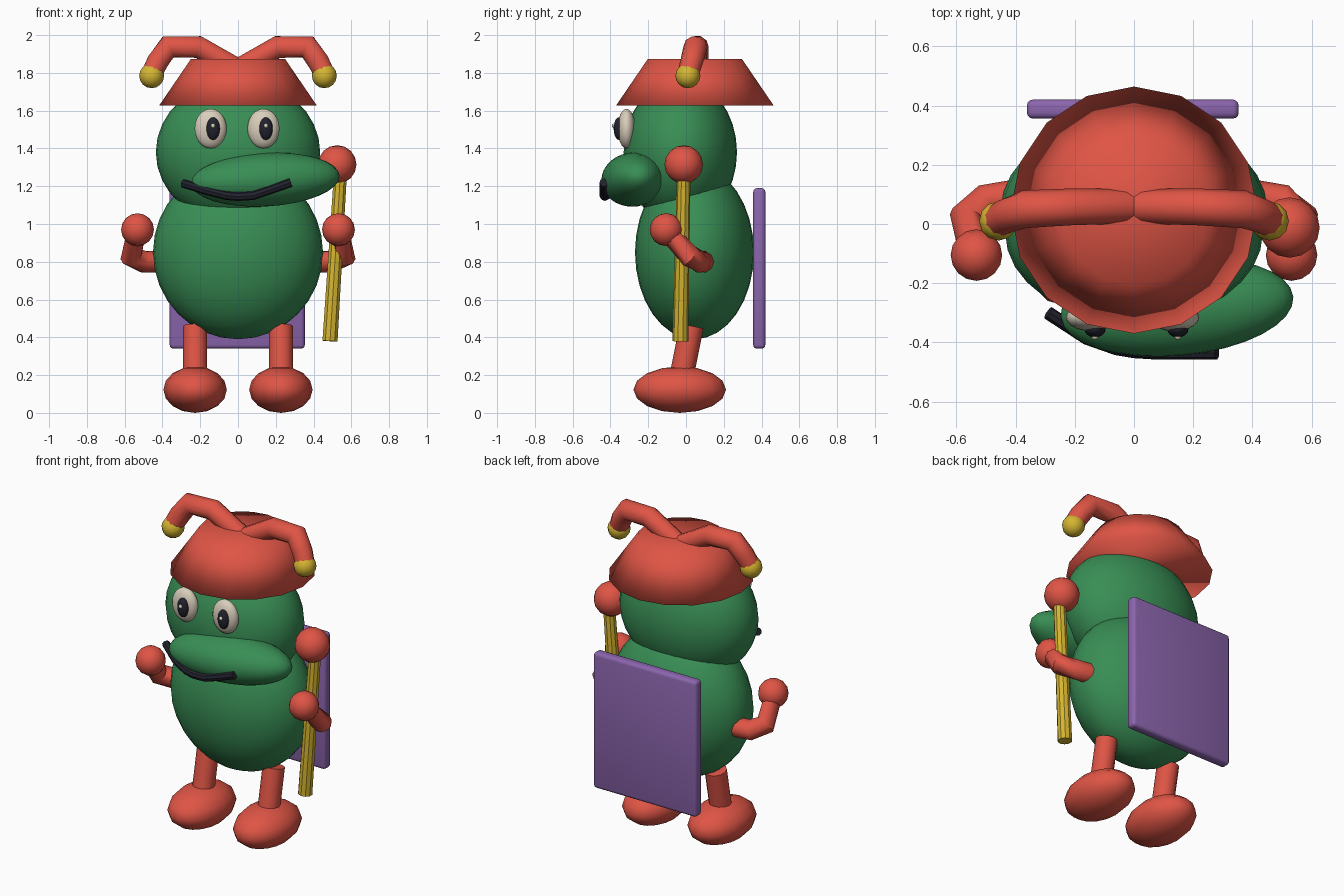
import bpy, bmesh, math
from mathutils import Vector, Matrix

if "Cube" in bpy.data.objects:
    bpy.data.objects.remove(bpy.data.objects["Cube"])


def material(name, rgb):
    m = bpy.data.materials.new(name)
    m.diffuse_color = (*rgb, 1)
    m.use_nodes = True
    m.node_tree.nodes["Principled BSDF"].inputs["Base Color"].default_value = m.diffuse_color
    return m


RED = material("red", (0.74, 0.09, 0.06))
GREEN = material("green", (0.04, 0.27, 0.09))
YELLOW = material("yellow", (0.66, 0.46, 0.03))
PURPLE = material("purple", (0.26, 0.13, 0.42))
CREAM = material("cream", (0.70, 0.62, 0.50))
BLACK = material("near_black", (0.016, 0.016, 0.028))


def finish(name, bm, mat, angle=None):
    bmesh.ops.recalc_face_normals(bm, faces=bm.faces)
    me = bpy.data.meshes.new(name)
    bm.to_mesh(me)
    bm.free()
    me.materials.append(mat)
    ob = bpy.data.objects.new(name, me)
    bpy.context.collection.objects.link(ob)
    me.polygons.foreach_set("use_smooth", [True] * len(me.polygons))
    if angle:
        bpy.ops.object.select_all(action='DESELECT')
        bpy.context.view_layer.objects.active = ob
        ob.select_set(True)
        bpy.ops.object.shade_smooth_by_angle(angle=math.radians(angle))
    return ob


def ellipsoid(name, loc, radii, mat, seg=16, rings=8, turn=Matrix()):
    bm = bmesh.new()
    bmesh.ops.create_uvsphere(bm, u_segments=seg, v_segments=rings, radius=1)
    mx = Matrix.Translation(loc) @ turn @ Matrix.Diagonal((*radii, 1))
    bmesh.ops.transform(bm, matrix=mx, verts=bm.verts)
    return finish(name, bm, mat)


def tube(name, points, radii, mat, sides=10, angle=35):
    """Sweep a round section along a path, mitred at the bends."""
    pts = [Vector(p) for p in points]
    bm = bmesh.new()
    rows = []
    for i, p in enumerate(pts):
        a = (p - pts[i - 1]).normalized() if i else None
        b = (pts[i + 1] - p).normalized() if i < len(pts) - 1 else None
        t = ((a or b) + (b or a)).normalized()
        up = Vector((0, 1, 0)) if abs(t.y) < 0.8 else Vector((1, 0, 0))
        u = (up - t * up.dot(t)).normalized()
        v = t.cross(u)
        ring = []
        for k in range(sides):
            w = 2 * math.pi * k / sides
            ring.append(bm.verts.new(p + (u * math.cos(w) + v * math.sin(w)) * radii[i]))
        rows.append(ring)
    for r, s in zip(rows, rows[1:]):
        for k in range(sides):
            j = (k + 1) % sides
            bm.faces.new((r[k], r[j], s[j], s[k]))
    bm.faces.new(rows[0])
    bm.faces.new(rows[-1])
    return finish(name, bm, mat, angle)


# Body and head
ellipsoid("body", (0, 0.045, 0.85), (0.45, 0.315, 0.46), GREEN, 32, 16)
ellipsoid("head", (0, -0.03, 1.38), (0.435, 0.30, 0.385), GREEN, 32, 16)

# Snout, longer toward one side
snout_turn = Matrix.Rotation(math.radians(5), 4, 'Z') @ Matrix.Rotation(math.radians(-3), 4, 'Y')
ellipsoid("snout", (0.145, -0.28, 1.235), (0.395, 0.165, 0.142), GREEN, 32, 16, snout_turn)

# Mouth line wrapping the snout
tube("mouth", [(-0.29, -0.30, 1.215), (-0.16, -0.385, 1.175), (-0.06, -0.42, 1.15),
               (0.0, -0.43, 1.145), (0.08, -0.435, 1.15), (0.17, -0.435, 1.18),
               (0.28, -0.435, 1.22)], [0.023] * 7, BLACK, 8)

# Eyes
for side, x in (("left", -0.145), ("right", 0.135)):
    ellipsoid(side + "_eye", (x, -0.315, 1.505), (0.085, 0.047, 0.105), CREAM, 20, 12)
    ellipsoid(side + "_pupil", (x + 0.013, -0.355, 1.505), (0.036, 0.028, 0.06), BLACK, 16, 10)
    ellipsoid(side + "_glint", (x + 0.013, -0.380, 1.52), (0.012, 0.012, 0.012), CREAM, 8, 6)

# Hat
bm = bmesh.new()
bmesh.ops.create_cone(bm, cap_ends=True, segments=16, radius1=0.417, radius2=0.25, depth=0.245,
                      matrix=Matrix.Translation((0, 0.047, 1.75)))
finish("hat", bm, RED)

for side, s in (("left", -1), ("right", 1)):
    # Hat horns and bells
    tube(side + "_hat_horn",
         [(0.0, 0.06, 1.82), (s * 0.21, 0.058, 1.937), (s * 0.37, 0.05, 1.937),
          (s * 0.425, 0.03, 1.86), (s * 0.46, 0.01, 1.79)],
         [0.058, 0.062, 0.064, 0.06, 0.056], RED, 10, 60)
    ellipsoid(side + "_bell", (s * 0.457, 0.01, 1.785), (0.066,) * 3, YELLOW, 12, 8)
    # Arms and hands
    tube(side + "_arm",
         [(s * 0.40, 0.09, 0.80), (s * 0.50, 0.075, 0.80), (s * 0.565, 0.02, 0.83),
          (s * 0.54, -0.09, 0.95)], [0.06, 0.06, 0.06, 0.052], RED, 10, 50)
    ellipsoid(side + "_hand", (s * 0.532, -0.105, 0.97), (0.087,) * 3, RED)
    # Legs and feet
    tube(side + "_leg", [(s * 0.227, -0.03, 0.16), (s * 0.227, 0.03, 0.46)],
         [0.064, 0.064], RED, 12)
    ellipsoid(side + "_foot", (s * 0.227, -0.033, 0.123), (0.168, 0.245, 0.123), RED)

# Staff with a round top
tube("staff", [(0.487, -0.03, 0.38), (0.543, -0.012, 1.28)], [0.042, 0.036], YELLOW, 10)
ellipsoid("staff_knob", (0.525, -0.012, 1.315), (0.102,) * 3, RED)

# Board behind the back
bm = bmesh.new()
bmesh.ops.create_cube(bm, size=1, matrix=Matrix.Translation((-0.004, 0.388, 0.765))
                      @ Matrix.Diagonal((0.715, 0.064, 0.85, 1)))
bmesh.ops.bevel(bm, geom=bm.edges[:], offset=0.02, segments=3, profile=0.5, affect='EDGES')
finish("back_board", bm, PURPLE, 35)
